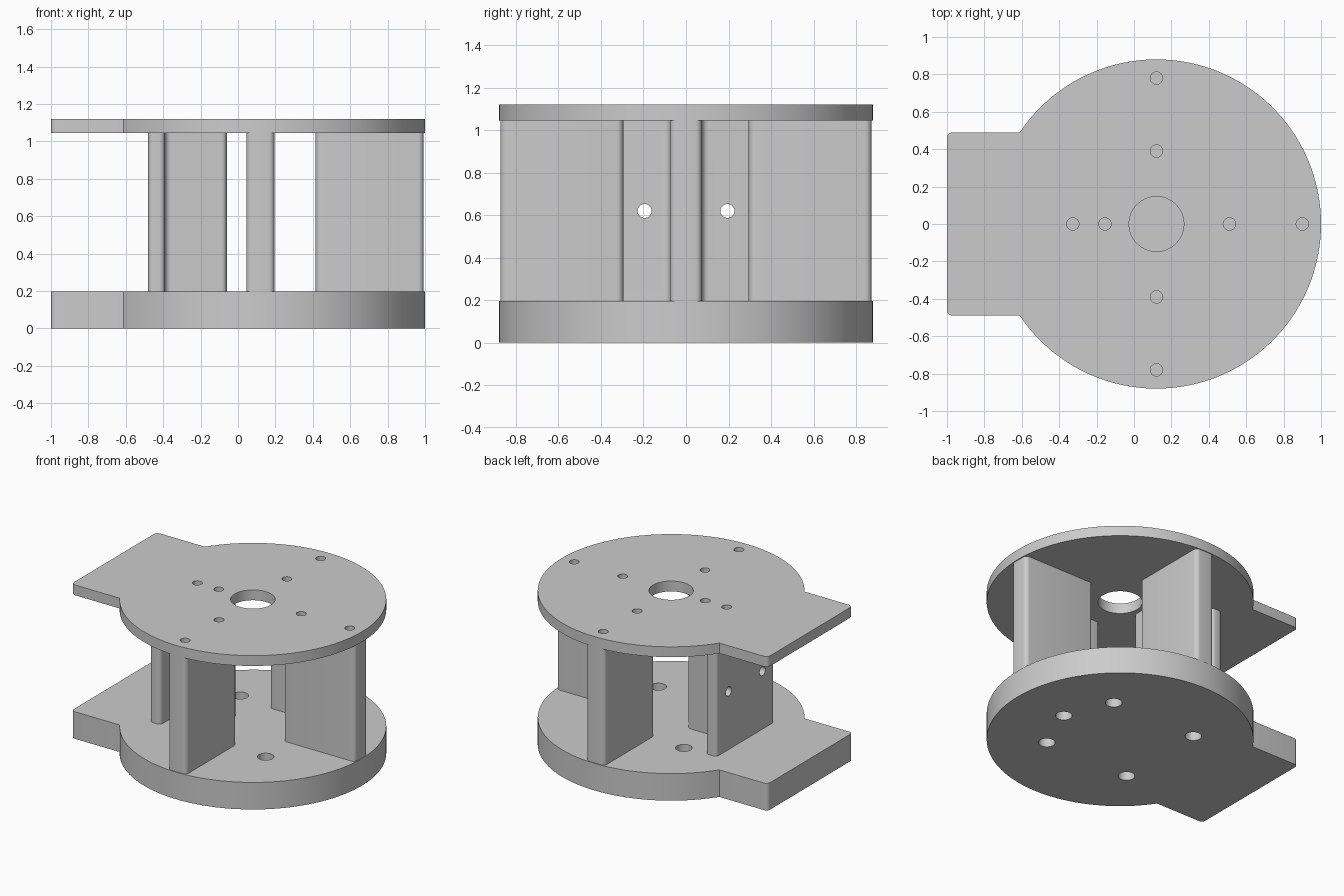
import bpy, bmesh, math
from mathutils import Vector, Matrix

if "Cube" in bpy.data.objects:
    bpy.data.objects.remove(bpy.data.objects["Cube"], do_unlink=True)

HUB = Vector((0.12, 0.0))      # centre of the round plates
RADIUS = 0.88
BASE_TOP, PLATE_BOTTOM, PLATE_TOP = 0.197, 1.045, 1.12
SCREW, BOLT = 0.033, 0.055     # hole radii

GREY = (0.6, 0.6, 0.6, 1)
grey = bpy.data.materials.new("plain grey")
grey.use_nodes = True
grey.diffuse_color = GREY
grey.node_tree.nodes["Principled BSDF"].inputs["Base Color"].default_value = GREY


def rounded(points, r, steps=6):
    """Replace each corner of an outline by an arc of radius r."""
    out = []
    for i, p in enumerate(points):
        a = (points[i - 1] - p).normalized()
        b = (points[(i + 1) % len(points)] - p).normalized()
        half = a.angle(b) / 2
        centre = p + (a + b).normalized() * r / math.sin(half)
        start = (p + a * r / math.tan(half) - centre).normalized()
        end = (p + b * r / math.tan(half) - centre).normalized()
        out += [centre + start.slerp(end, k / steps) * r for k in range(steps + 1)]
    return out


def prism(name, outline, z0, z1):
    """Extrude a flat outline from z0 to z1."""
    bm = bmesh.new()
    face = bm.faces.new([bm.verts.new((p.x, p.y, z0)) for p in outline])
    top = bmesh.ops.extrude_face_region(bm, geom=[face])["geom"]
    bmesh.ops.translate(bm, vec=(0, 0, z1 - z0),
                        verts=[v for v in top if isinstance(v, bmesh.types.BMVert)])
    bmesh.ops.recalc_face_normals(bm, faces=bm.faces)
    mesh = bpy.data.meshes.new(name)
    bm.to_mesh(mesh)
    bm.free()
    mesh.materials.append(grey)
    obj = bpy.data.objects.new(name, mesh)
    bpy.context.collection.objects.link(obj)
    return obj


def drill(obj, holes):
    """Cut cylinders given as (centre, radius, depth, axis) out of a part."""
    bm = bmesh.new()
    for centre, r, depth, axis in holes:
        turn = Vector(axis).to_track_quat("Z", "Y").to_matrix().to_4x4()
        bmesh.ops.create_cone(bm, cap_ends=True, segments=32, radius1=r, radius2=r,
                              depth=depth, matrix=Matrix.Translation(centre) @ turn)
    mesh = bpy.data.meshes.new("drill")
    bm.to_mesh(mesh)
    bm.free()
    mesh.materials.append(grey)
    cutter = bpy.data.objects.new("drill", mesh)
    cutter.hide_render = True
    bpy.context.collection.objects.link(cutter)
    mod = obj.modifiers.new("holes", "BOOLEAN")
    mod.operation, mod.solver, mod.object = "DIFFERENCE", "EXACT", cutter
    select(obj)
    bpy.ops.object.modifier_apply(modifier=mod.name)
    bpy.data.objects.remove(cutter, do_unlink=True)


def select(obj):
    bpy.ops.object.select_all(action="DESELECT")
    obj.select_set(True)
    bpy.context.view_layer.objects.active = obj


def polar(r, degrees):
    t = math.radians(degrees)
    return HUB + Vector((math.cos(t), math.sin(t))) * r


# Round plate outline with a square tab towards -x
TAB = 0.49
join = 180 - math.degrees(math.asin(TAB / RADIUS))
arc = [polar(RADIUS, -join + 2 * join * k / 100) for k in range(101)]
tab = rounded([arc[-1], Vector((-1, TAB)), Vector((-1, -TAB)), arc[0]], 0.03)
corner = len(tab) // 4
plate = arc + tab[corner:3 * corner]

base = prism("base_plate", plate, 0, BASE_TOP)
top = prism("top_plate", plate, PLATE_BOTTOM, PLATE_TOP)

# Screw positions shared by the top plate and the walls below
screws = [polar(r, a) for a in (0, 90, -90) for r in (0.39, 0.78)]
screws += [Vector((-0.327, 0)), Vector((-0.155, 0))]
screw_holes = [(p.to_3d() + Vector((0, 0, PLATE_TOP)), SCREW, 0.5, (0, 0, 1)) for p in screws]
bolt_holes = [(polar(0.485, a).to_3d(), BOLT, 0.6, (0, 0, 1)) for a in (0, 45, -45, 135, -135)]

drill(top, screw_holes + [((HUB.x, 0, PLATE_TOP), 0.147, 0.5, (0, 0, 1))])
drill(base, bolt_holes)

# Three radial walls between the plates
parts = [base, top]
for name, angle in (("left_wall", 0), ("back_wall", 90), ("front_wall", -90)):
    turn = Matrix.Rotation(math.radians(angle), 2)
    box = [Vector(p) for p in ((0.295, -0.075), (0.873, -0.075), (0.873, 0.075), (0.295, 0.075))]
    wall = prism(name, [HUB + turn @ p for p in rounded(box, 0.03)], BASE_TOP, PLATE_BOTTOM)
    drill(wall, screw_holes + (bolt_holes[:1] if angle == 0 else []))
    parts.append(wall)

# T-shaped bracket next to the tab, with two cross holes
half = [(-0.48, 0.335), (-0.39, 0.335), (-0.39, 0.075), (-0.06, 0.075)]
tee = [Vector(p) for p in half] + [Vector((x, -y)) for x, y in reversed(half)]
bracket = prism("tee_bracket", rounded(tee, 0.03), BASE_TOP, PLATE_BOTTOM)
drill(bracket, screw_holes[-2:] + [((-0.43, y, 0.62), SCREW, 0.3, (1, 0, 0)) for y in (-0.195, 0.195)])
parts.append(bracket)

for part in parts:
    select(part)
    bpy.ops.object.shade_smooth_by_angle(angle=math.radians(30))
